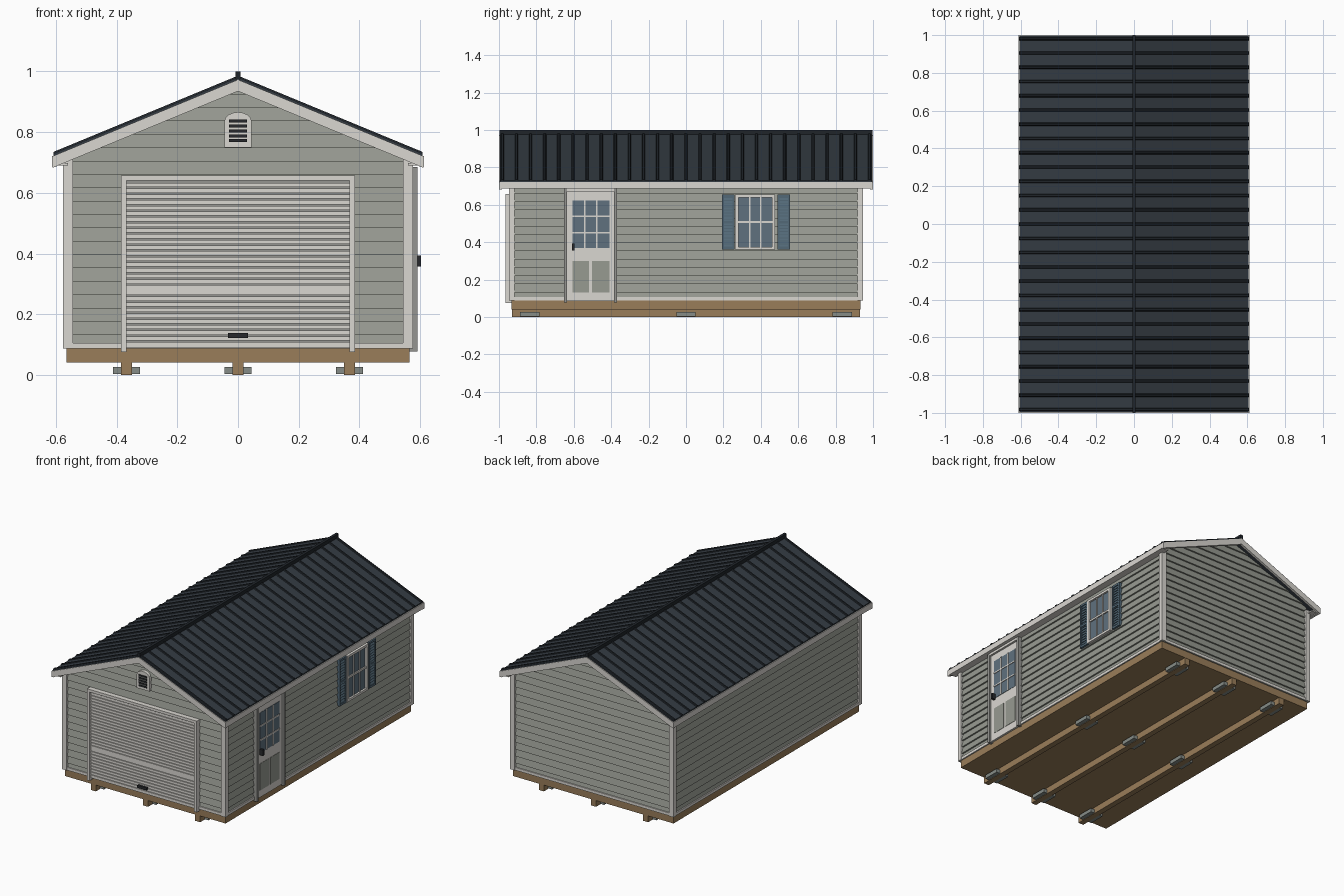
import bpy, math

if "Cube" in bpy.data.objects:
    bpy.data.objects.remove(bpy.data.objects["Cube"])


def material(name, r, g, b):
    m = bpy.data.materials.new(name)
    m.diffuse_color = (r, g, b, 1)
    m.use_nodes = True
    m.node_tree.nodes["Principled BSDF"].inputs["Base Color"].default_value = m.diffuse_color
    return m


SIDING = material("sage siding", 0.31, 0.325, 0.285)
TRIM = material("off white trim", 0.70, 0.68, 0.64)
WOOD = material("treated wood", 0.32, 0.205, 0.10)
ROOF = material("charcoal metal", 0.034, 0.044, 0.055)
RIB = material("dark rib metal", 0.014, 0.018, 0.023)
BLUE = material("shutter blue", 0.085, 0.14, 0.185)
GLASS = material("window glass", 0.115, 0.165, 0.21)
PAD = material("concrete grey", 0.24, 0.265, 0.245)
GREY = material("shadow grey", 0.30, 0.30, 0.285)
BLACK = material("black hardware", 0.02, 0.022, 0.025)


def build(name, mat, solids):
    """Each solid is (verts, faces); all are joined into one object."""
    verts, faces = [], []
    for vs, fs in solids:
        n = len(verts)
        verts += vs
        faces += [[i + n for i in f] for f in fs]
    me = bpy.data.meshes.new(name)
    me.from_pydata(verts, [], faces)
    me.materials.append(mat)
    ob = bpy.data.objects.new(name, me)
    bpy.context.collection.objects.link(ob)
    bpy.context.view_layer.objects.active = ob
    bpy.ops.object.select_all(action='DESELECT')
    ob.select_set(True)
    bpy.ops.object.mode_set(mode='EDIT')
    bpy.ops.mesh.select_all(action='SELECT')
    bpy.ops.mesh.normals_make_consistent(inside=False)
    bpy.ops.object.mode_set(mode='OBJECT')
    return ob


def loft(a, b):
    n = len(a)
    sides = [[i, (i + 1) % n, n + (i + 1) % n, n + i] for i in range(n)]
    return a + b, [list(range(n))[::-1], list(range(n, 2 * n))] + sides


def prism_y(profile, y0, y1):
    """Extrude an x,z profile along y."""
    return loft([(x, y0, z) for x, z in profile], [(x, y1, z) for x, z in profile])


def box(x0, x1, y0, y1, z0, z1):
    return prism_y([(x0, z0), (x1, z0), (x1, z1), (x0, z1)], y0, y1)


SLOPE = 0.413
WX, WY = 0.560, 0.930          # wall core half sizes
Z0 = 0.088                     # wall bottom


def under_roof(x):
    return 0.966 - SLOPE * abs(x)


# Foundation: pads, skids and floor frame
build("concrete_pads", PAD, [box(x - .045, x + .045, y - .052, y + .052, .003, .027)
                             for x in (-.367, 0, .367) for y in (-.835, 0, .835)])
build("skids", WOOD, [box(x - .018, x + .018, -WY, WY, 0, .042) for x in (-.367, 0, .367)])
build("floor_frame", WOOD, [box(-.565, .565, -.932, .932, .041, .09)])

# Wall core
build("wall_core", SIDING, [prism_y([(-WX, Z0), (WX, Z0), (WX, under_roof(WX)),
                                     (0, under_roof(0)), (-WX, under_roof(WX))], -WY, WY)])

# Lap siding: wedge boards with the lower edge standing out
PITCH, LAP = 0.044, 0.010
boards = []
for i in range(20):
    a, b = Z0 + i * PITCH, Z0 + (i + 1) * PITCH
    if a > .955:
        break
    w0 = min(WX + .008, (.966 - a) / SLOPE)
    w1 = max(.002, min(WX + .008, (.966 - b) / SLOPE))
    for s in (-1, 1):
        y = s * WY
        boards.append(loft([(-w0, y, a), (-w0, y + s * LAP, a), (-w1, y, b)],
                           [(w0, y, a), (w0, y + s * LAP, a), (w1, y, b)]))
        if a < .69:
            c = min(b, .715)
            boards.append(prism_y([(s * WX, a), (s * (WX + LAP), a), (s * WX, c)], -WY, WY))
build("lap_siding", SIDING, boards)

# Corner boards and bottom skirt
trim = []
for sx in (-1, 1):
    for sy in (-1, 1):
        trim.append(box(*sorted((sx * .543, sx * .576)), *sorted((sy * .918, sy * .947)), Z0, .712))
    trim.append(box(*sorted((sx * .555, sx * .573)), -.93, .93, Z0, .106))
    trim.append(box(-.555, .555, *sorted((sx * .925, sx * .943)), Z0, .106))
build("corner_and_base_trim", TRIM, trim)

# Roof: panels, standing ribs, ridge cap
def slab(x0, x1, top, thick, y0, y1):
    s = SLOPE
    return prism_y([(x0, top - s * abs(x0)), (x1, top - s * abs(x1)),
                    (x1, top - thick - s * abs(x1)), (x0, top - thick - s * abs(x0))], y0, y1)


build("roof_panels", ROOF, [slab(0, s * .607, .980, .009, -.995, .995) for s in (-1, 1)])
ribs = []
for s in (-1, 1):
    for i in range(27):
        y = .981 - i * .0755
        rise = .007
        ring = [[(x, y + dy, .979 + dz - SLOPE * abs(x)) for dy, dz in
                 ((-.009, 0), (-.005, rise), (.005, rise), (.009, 0))] for x in (0, s * .608)]
        ribs.append(loft(*ring))
build("roof_ribs", RIB, ribs)
build("ridge_cap", RIB, [prism_y([(-.009, .972), (.009, .972), (.009, 1.0), (-.009, 1.0)], -.998, .998)])

# Rake boards, eave fascia and soffit
rakes = [slab(0, s * .611, .973, .038, *sorted((e * .984, e * 1.0)))
         for s in (-1, 1) for e in (-1, 1)]
build("rake_boards", TRIM, rakes)
eaves = []
for s in (-1, 1):
    eaves.append(box(*sorted((s * .597, s * .612)), -.999, .999, .686, .722))
    eaves.append(box(*sorted((s * .560, s * .600)), -.985, .985, .690, .698))
build("eave_fascia", TRIM, eaves)

# Roll-up garage door
build("garage_door_backing", GREY, [box(-.37, .37, -.947, -.93, .09, .642)])
P = .0187
build("garage_door_slats", TRIM, [box(-.37, .37, -.953, -.94, .09 + i * P + (.005 if i else 0),
                                      .09 + (i + 1) * P) for i in range(29)]
      + [box(-.37, .37, -.953, -.94, .268, .296)])
build("garage_door_frame", TRIM, [box(-.386, -.368, -.966, -.93, .076, .657),
                                  box(.368, .386, -.966, -.93, .076, .657),
                                  box(-.37, .37, -.966, -.93, .640, .657)])
build("garage_door_handle", BLACK, [box(-.033, .033, -.966, -.95, .122, .138)])

# Gable vent with arched top
arch = [(-.045, .75), (.045, .75)] + [
    (.045 * math.cos(t), .835 + .031 * math.sin(t)) for t in
    [math.pi * k / 8 for k in range(9)]]
build("gable_vent_frame", TRIM, [prism_y(arch, -.955, -.925)])
build("gable_vent_louvers", BLACK, [box(-.029, .029, -.960, -.95, .767 + i * .016, .777 + i * .016)
                                    for i in range(5)])

# Side entry door, on the right wall
def plate(depth, y0, y1, z0, z1):
    return box(WX, depth, y0, y1, z0, z1)


build("entry_door", TRIM, [plate(.578, -.638, -.382, .085, .672)])
build("entry_door_jambs", GREY, [plate(.591, -.652, -.636, .078, .686),
                                 plate(.591, -.384, -.368, .078, .686)])
build("entry_door_head", TRIM, [plate(.591, -.636, -.384, .671, .686)])
build("entry_door_panels", SIDING, [plate(.580, -.607, -.518, .13, .30),
                                    plate(.580, -.502, -.410, .13, .30)])
build("entry_door_glass", GLASS, [plate(.580, -.607, -.410, .368, .624)])
build("entry_door_muntins", TRIM, [plate(.584, y - .004, y + .004, .368, .624) for y in (-.541, -.476)]
      + [plate(.584, -.607, -.410, z - .004, z + .004) for z in (.540, .450)])
build("entry_door_handle", BLACK, [plate(.602, -.609, -.595, .357, .394)])

# Side window with shutters
build("window_frame", TRIM, [plate(.586, .263, .281, .36, .654), plate(.586, .459, .477, .36, .654),
                             plate(.586, .281, .459, .36, .375), plate(.586, .281, .459, .639, .654)])
build("window_glass", GLASS, [plate(.574, .278, .462, .37, .645)])
build("window_muntins", TRIM, [plate(.580, y - .004, y + .004, .37, .645) for y in (.341, .399)]
      + [plate(.582, .278, .462, .502, .514)])
shutters = []
for y in (.192, .489):
    shutters.append(plate(.576, y, y + .068, .36, .655))
    for e in (y, y + .057):
        shutters.append(plate(.582, e, e + .011, .36, .655))
    for z in (.36, .501, .642):
        shutters.append(plate(.582, y, y + .068, z, z + .013))
    for i in range(16):
        z = .376 + i * .0166
        shutters.append(prism_y([(.575, z), (.581, z), (.575, z + .014)], y + .01, y + .058))
build("window_shutters", BLUE, shutters)
